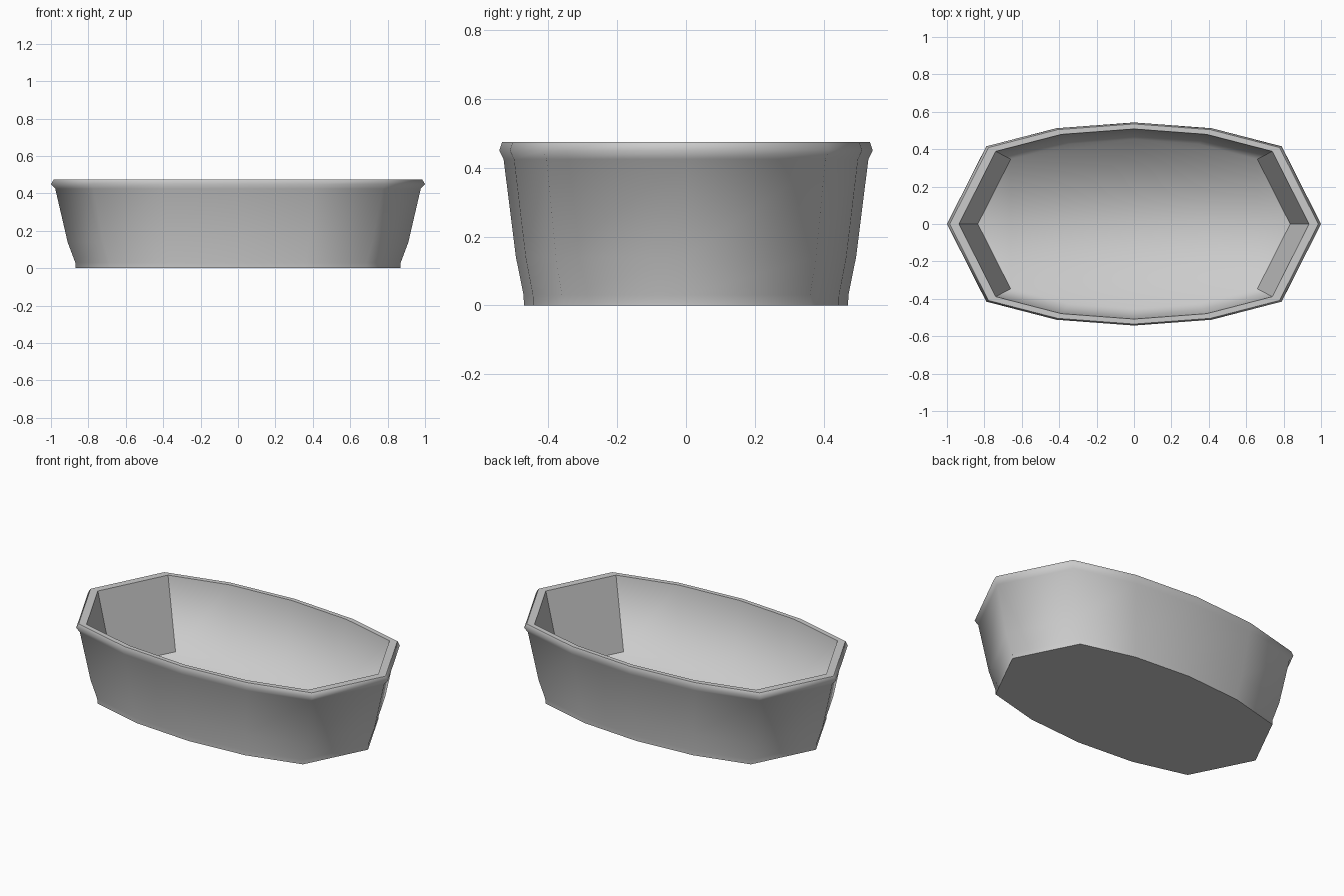
import bpy, bmesh

if "Cube" in bpy.data.objects:
    bpy.data.objects.remove(bpy.data.objects["Cube"])

# Twelve-sided outline, mirrored from one quarter
quarter = [(1.0, 0.0), (0.79, 0.415), (0.415, 0.512), (0.0, 0.543)]
half = quarter + [(-x, y) for x, y in quarter[-2::-1]]
outline = half + [(x, -y) for x, y in half[-2:0:-1]]
n = len(outline)

# Section: (outline scale, height), outer foot -> lip -> inner floor
section = [(0.868, 0.0), (0.87, 0.03), (0.911, 0.14), (0.977, 0.425),
           (1.0, 0.45), (0.985, 0.475), (0.936, 0.475), (0.835, 0.05)]
sharp_rings = {0, 5, 6}

bm = bmesh.new()
rings = [[bm.verts.new((x * s, y * s, z)) for x, y in outline] for s, z in section]
for a, b in zip(rings, rings[1:]):
    for i in range(n):
        j = (i + 1) % n
        bm.faces.new((a[i], a[j], b[j], b[i]))

# Underside and basin floor
bm.faces.new(rings[0][::-1])
bm.faces.new(rings[-1])
for f in bm.faces:
    f.smooth = True


def mark_sharp(v1, v2):
    bm.edges.get((v1, v2)).smooth = False


# Crisp foot and rim
for k in sharp_rings:
    for i in range(n):
        mark_sharp(rings[k][i], rings[k][(i + 1) % n])

# Flat inner end panels, on both sides of each pointed end
for i in (n - 1, 0, 5, 6):
    j = (i + 1) % n
    mark_sharp(rings[-1][i], rings[-1][j])
    mark_sharp(rings[-2][i], rings[-1][i])
    mark_sharp(rings[-2][j], rings[-1][j])

bmesh.ops.recalc_face_normals(bm, faces=bm.faces)
mesh = bpy.data.meshes.new("basin")
bm.to_mesh(mesh)
bm.free()
bpy.context.collection.objects.link(bpy.data.objects.new("basin", mesh))
